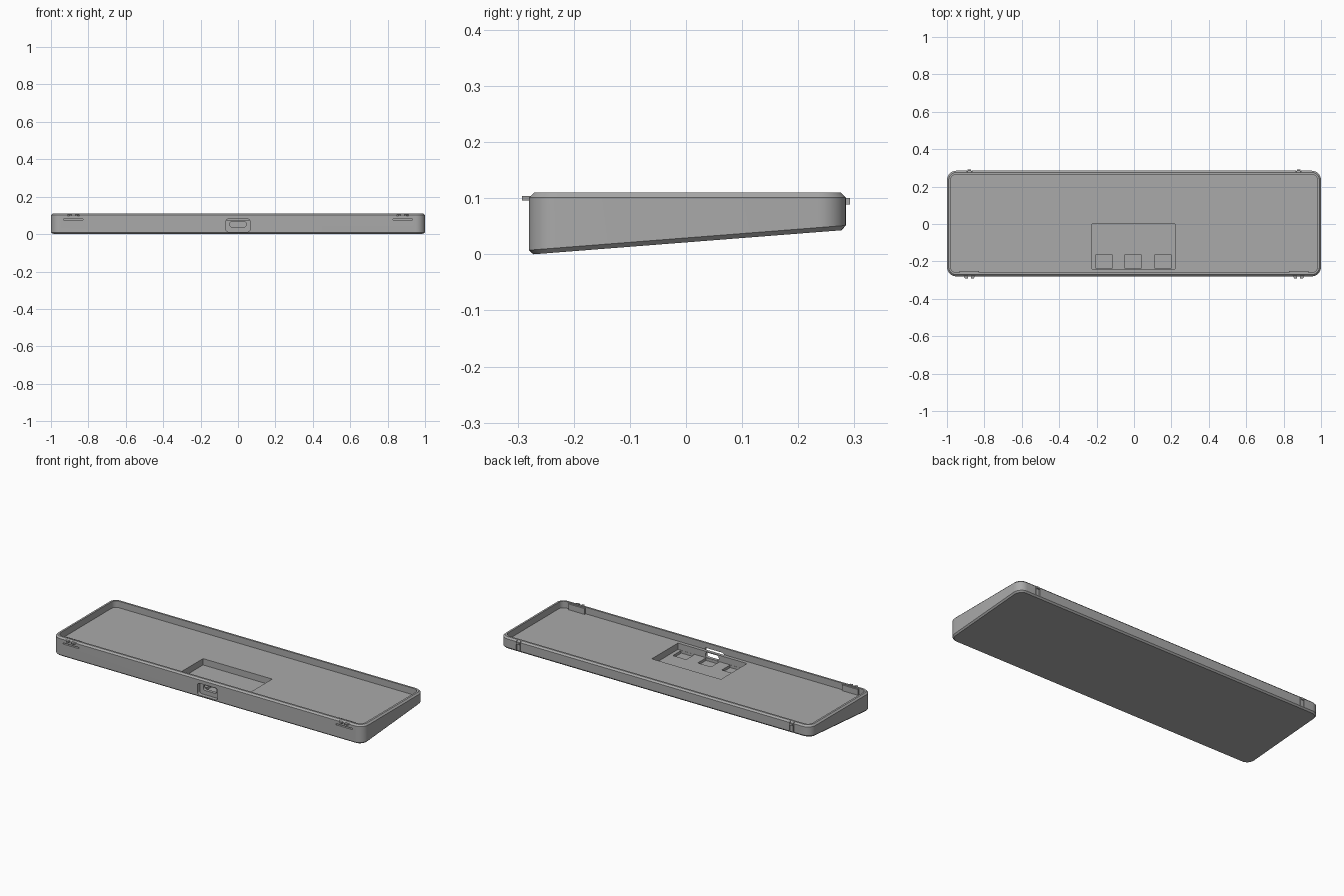
import bpy, bmesh, math
from mathutils import Vector

cube = bpy.data.objects.get("Cube")
if cube:
    bpy.data.objects.remove(cube, do_unlink=True)

grey = bpy.data.materials.new("mid grey plastic")
grey.use_nodes = True
colour = (0.4, 0.4, 0.4, 1)
grey.diffuse_color = colour
grey.node_tree.nodes["Principled BSDF"].inputs["Base Color"].default_value = colour


def make_object(name, bm):
    bmesh.ops.recalc_face_normals(bm, faces=bm.faces)
    mesh = bpy.data.meshes.new(name)
    bm.to_mesh(mesh)
    bm.free()
    mesh.materials.append(grey)
    obj = bpy.data.objects.new(name, mesh)
    bpy.context.collection.objects.link(obj)
    return obj


def rounded_outline(x0, x1, y0, y1, radius, steps=8):
    """Points of a rounded rectangle, counter-clockwise."""
    points = []
    corners = [(x1, y1, -1, -1), (x0, y1, 1, -1), (x0, y0, 1, 1), (x1, y0, -1, 1)]
    for i, (x, y, sx, sy) in enumerate(corners):
        for k in range(steps + 1):
            a = (i + k / steps) * math.pi / 2
            points.append((x + sx * radius + radius * math.cos(a),
                           y + sy * radius + radius * math.sin(a)))
    return points


def loft(name, rings):
    """Skin a stack of matching rings and close both ends."""
    bm = bmesh.new()
    rows = [[bm.verts.new(p) for p in ring] for ring in rings]
    count = len(rows[0])
    for low, high in zip(rows, rows[1:]):
        for i in range(count):
            j = (i + 1) % count
            bm.faces.new((low[i], low[j], high[j], high[i]))
    bm.faces.new(rows[0][::-1])
    bm.faces.new(rows[-1])
    return make_object(name, bm)


def box(name, x0, x1, y0, y1, z0, z1):
    bm = bmesh.new()
    bmesh.ops.create_cube(bm, size=1)
    for v in bm.verts:
        v.co = Vector((x1 if v.co.x > 0 else x0, y1 if v.co.y > 0 else y0,
                       z1 if v.co.z > 0 else z0))
    return make_object(name, bm)


def port(name, half, z0, z1, radius, y0, y1):
    outline = rounded_outline(-half, half, z0, z1, radius, 6)
    return loft(name, [[(x, y, z) for x, z in outline] for y in (y0, y1)])


def cut(target, cutter):
    cutter.hide_render = True
    mod = target.modifiers.new("cut", 'BOOLEAN')
    mod.operation = 'DIFFERENCE'
    mod.solver = 'EXACT'
    mod.object = cutter
    bpy.context.view_layer.objects.active = target
    bpy.ops.object.modifier_apply(modifier=mod.name)
    bpy.data.objects.remove(cutter, do_unlink=True)


def tray_ring(inset, z=None, lift=0.0):
    """Outline of the tray; without z it follows the sloping underside."""
    points = rounded_outline(-1 + inset, 1 - inset, -0.28 + inset, 0.285 - inset,
                             0.05 - inset)
    return [(x, y, (0.078 * (y + 0.272) + lift) if z is None else z) for x, y in points]


# Tray shell: chamfered underside and rim, sloping base, level floor
tray = loft("tray", [tray_ring(0.008), tray_ring(0, lift=0.008), tray_ring(0, 0.101),
                     tray_ring(0.009, 0.11), tray_ring(0.02, 0.11), tray_ring(0.02, 0.072)])

# Circuit pocket with three deeper wells along its front
cut(tray, box("pocket_cutter", -0.225, 0.22, -0.24, 0, 0.035, 0.2))
for x in (-0.16, -0.005, 0.155):
    cut(tray, box("well_cutter", x - 0.043, x + 0.043, -0.239, -0.162, 0.02, 0.05))

# Cable port: shallow outer recess and through slot
cut(tray, port("recess_cutter", 0.065, 0.012, 0.081, 0.015, -0.3, -0.258))
cut(tray, port("slot_cutter", 0.043, 0.037, 0.067, 0.012, -0.3, -0.22))

# Relief slots around the front clips and the back tabs
for x in (-0.88, 0.88):
    cut(tray, box("clip_slot_cutter", x - 0.052, x + 0.052, -0.3, -0.255, 0.075, 0.082))
    for side in (-1, 1):
        c = x + side * 0.012
        cut(tray, box("tab_slot_cutter", c - 0.002, c + 0.002, 0.277, 0.3, 0.05, 0.12))

# Snap clips on the front, locating nubs on the back
for label, x in (("right", -0.88), ("left", 0.88)):
    for i, side in enumerate((-1, 1)):
        inner, outer = sorted((x + side * 0.008, x + side * 0.036))
        clip = box(f"{label}_front_clip_{i + 1}", inner, outer, -0.292, -0.275, 0.096, 0.104)
        for v in clip.data.vertices:
            if v.co.y < -0.28 and abs(v.co.x - x) > 0.02:
                v.co.x -= side * 0.014
    box(f"{label}_clip_backing", x - 0.052, x + 0.052, -0.262, -0.25, 0.07, 0.106)
    box(f"{label}_back_nub", x - 0.009, x + 0.009, 0.275, 0.292, 0.089, 0.1)

# Smooth rounded corners, crisp edges
bpy.ops.object.select_all(action='DESELECT')
tray.select_set(True)
bpy.context.view_layer.objects.active = tray
bpy.ops.object.shade_smooth_by_angle(angle=math.radians(25))
